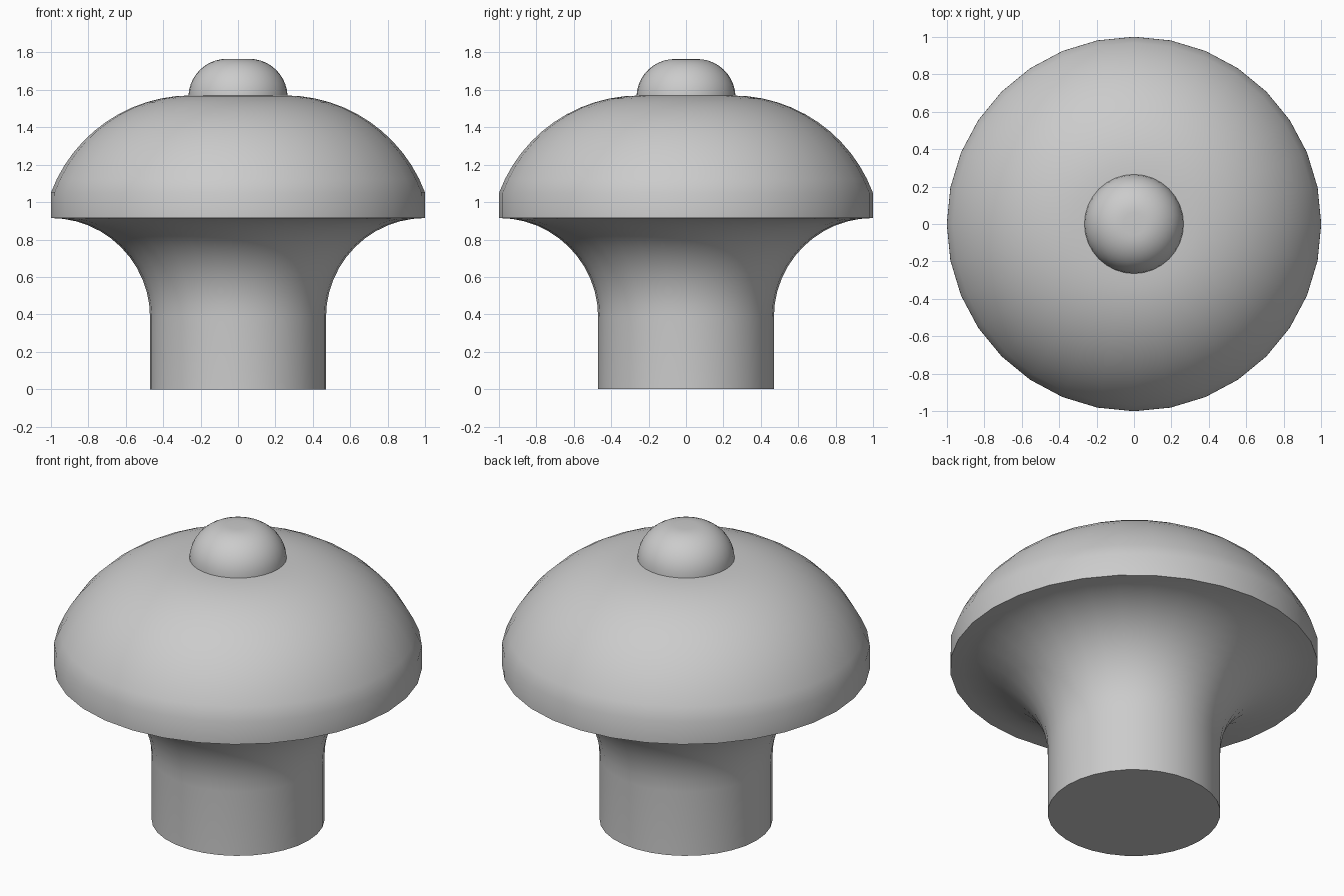
import bpy, bmesh
from math import sin, cos, asin, pi, radians

cube = bpy.data.objects.get("Cube")
if cube:
    bpy.data.objects.remove(cube, do_unlink=True)

SEGMENTS = 32

grey = bpy.data.materials.new("plain grey")
grey.use_nodes = True
grey.diffuse_color = (0.6, 0.6, 0.6, 1)
grey.node_tree.nodes["Principled BSDF"].inputs["Base Color"].default_value = grey.diffuse_color


def arc(cr, cz, radius, start, end, steps):
    """Profile points (r, z) along a circular arc."""
    angles = [start + (end - start) * i / steps for i in range(steps + 1)]
    return [(cr + radius * cos(a), cz + radius * sin(a)) for a in angles]


def lathe(name, profile):
    """Spin a profile about z; points on the axis become single poles."""
    bm = bmesh.new()
    rings = []
    for r, z in profile:
        count = 1 if r < 1e-5 else SEGMENTS
        rings.append([bm.verts.new((r * cos(2 * pi * i / SEGMENTS),
                                    r * sin(2 * pi * i / SEGMENTS), z))
                      for i in range(count)])
    for low, high in zip(rings, rings[1:]):
        for i in range(SEGMENTS):
            j = (i + 1) % SEGMENTS
            corners = [low[i % len(low)], low[j % len(low)],
                       high[j % len(high)], high[i % len(high)]]
            bm.faces.new(list(dict.fromkeys(corners)))
    bmesh.ops.recalc_face_normals(bm, faces=bm.faces)
    mesh = bpy.data.meshes.new(name)
    bm.to_mesh(mesh)
    bm.free()
    mesh.materials.append(grey)
    obj = bpy.data.objects.new(name, mesh)
    bpy.context.collection.objects.link(obj)
    bpy.ops.object.select_all(action="DESELECT")
    obj.select_set(True)
    bpy.context.view_layer.objects.active = obj
    bpy.ops.object.shade_smooth_by_angle(angle=radians(32))


# Straight stem flaring out to the rim, then the domed cap
flare = arc(1.0, 0.385, 0.53, pi, pi / 2, 12)
dome = arc(0.25, 0.77, 0.8, asin(0.28 / 0.8), pi / 2, 12)
lathe("stem_and_cap", [(0, 0), (0.47, 0)] + flare + dome + [(0, 1.57)])

# Small rounded knob on top
knob = arc(0.06, 1.56, 0.205, 0.06, pi / 2, 10)
lathe("top_knob", [(0, 1.565), (0.265, 1.565)] + knob + [(0, 1.765)])
